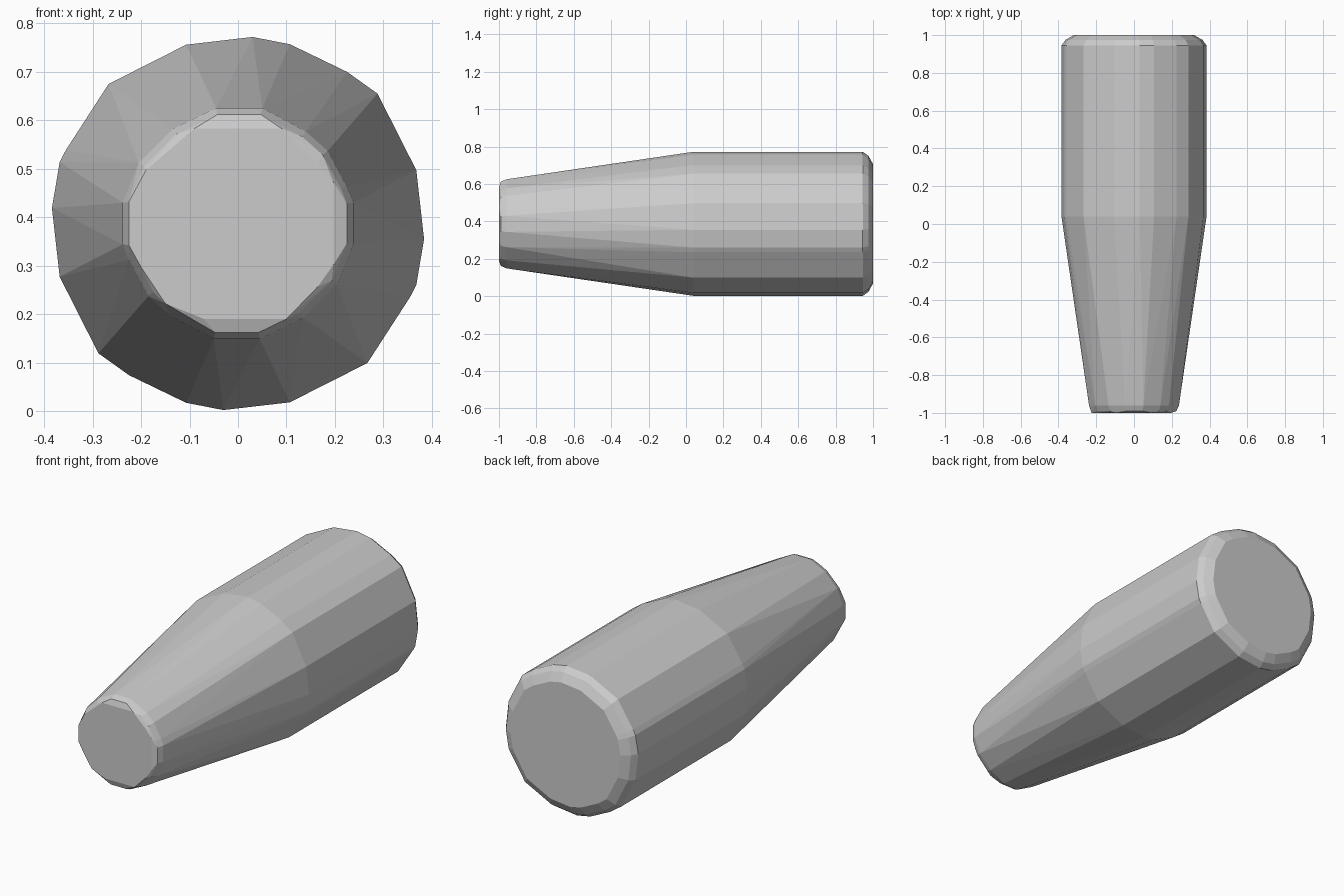
import bpy, bmesh, math

if "Cube" in bpy.data.objects:
    bpy.data.objects.remove(bpy.data.objects["Cube"])

CZ = 0.387  # axis height

# Half outlines (x, z about the axis); the other half is the point reflection
wide_half = [(0.03, 0.385), (0.107, 0.37), (0.225, 0.313), (0.288, 0.268),
             (0.368, 0.11), (0.384, -0.032), (0.368, -0.127), (0.355, -0.152),
             (0.267, -0.288), (0.107, -0.369)]
narrow_half = [(-0.045, 0.238), (0.05, 0.238), (0.14, 0.19), (0.185, 0.15),
               (0.225, 0.075), (0.238, 0.043), (0.238, -0.043),
               (0.205, -0.125), (0.135, -0.195)]
tip_face = [(-0.09, 0.196), (0.09, 0.196), (0.165, 0.125), (0.197, 0.085),
            (0.197, -0.085), (0.165, -0.13), (0.10, -0.197), (-0.07, -0.197),
            (-0.15, -0.165), (-0.20, -0.09), (-0.225, -0.045),
            (-0.225, 0.045), (-0.19, 0.11)]


def full(half):
    return half + [(-x, -z) for x, z in half]


def scaled(outline, s):
    return [(x * s, z * s) for x, z in outline]


wide, narrow = full(wide_half), full(narrow_half)

# Sections along y: tip cap, tip bevel, shoulder, barrel end, rear bevel, rear cap
sections = [
    (-1.0, tip_face),
    (-0.99, scaled(narrow, 0.945)),
    (-0.96, narrow),
    (0.04, wide),
    (0.945, wide),
    (0.975, scaled(wide, 0.945)),
    (1.0, scaled(wide, 0.83)),
]

# Faceted tapered body as the hull of its sections
bm = bmesh.new()
for y, outline in sections:
    for x, z in outline:
        bm.verts.new((x, y, z + CZ))
res = bmesh.ops.convex_hull(bm, input=bm.verts[:])
loose = [v for v in bm.verts if not v.link_faces]
bmesh.ops.delete(bm, geom=loose, context='VERTS')
bmesh.ops.dissolve_limit(bm, angle_limit=math.radians(1.0),
                         verts=bm.verts[:], edges=bm.edges[:])
bmesh.ops.recalc_face_normals(bm, faces=bm.faces[:])

mesh = bpy.data.meshes.new("tapered_body")
bm.to_mesh(mesh)
bm.free()
body = bpy.data.objects.new("tapered_body", mesh)
bpy.context.collection.objects.link(body)
